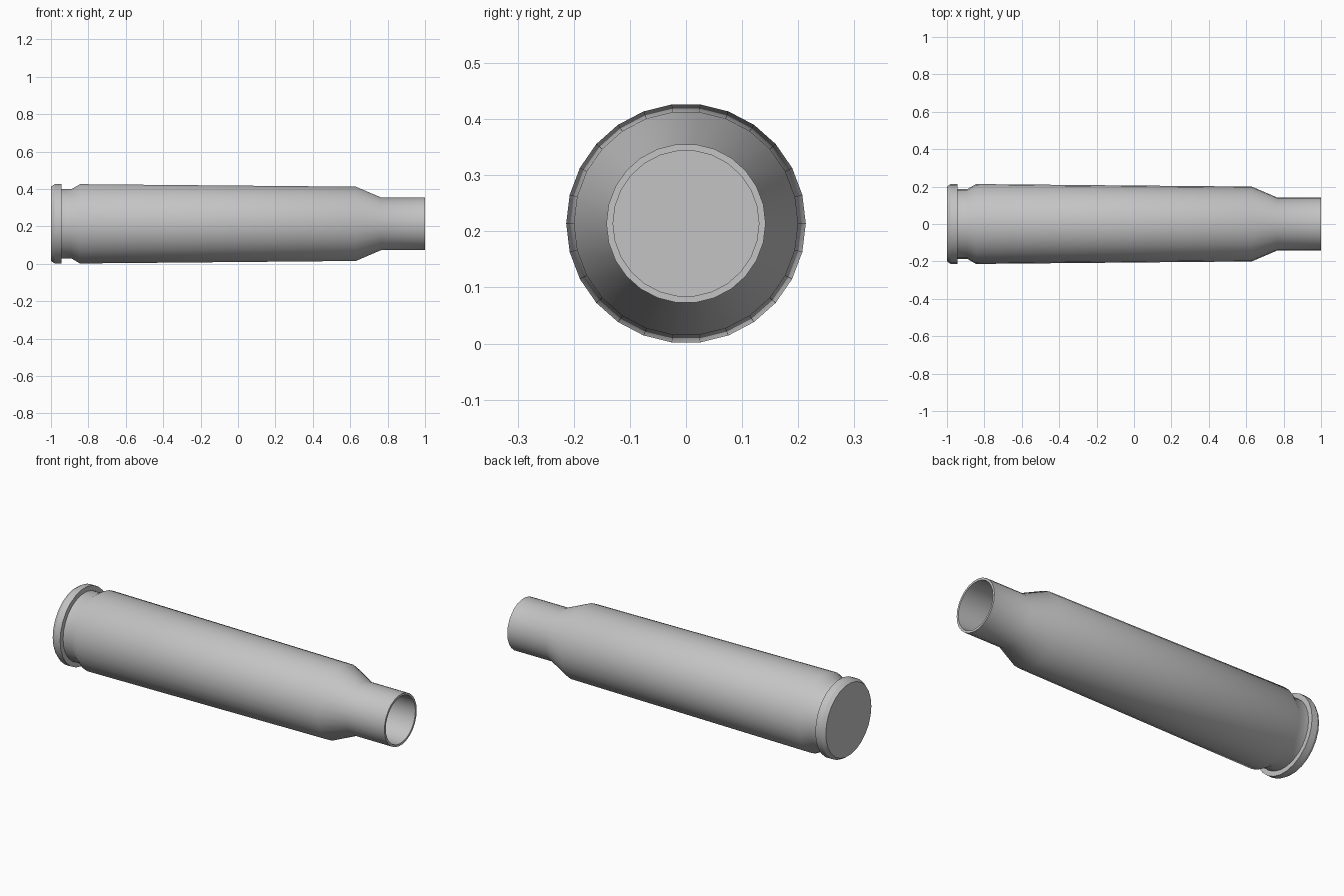
import bpy, bmesh
from math import pi, radians
from mathutils import Vector

if "Cube" in bpy.data.objects:
    bpy.data.objects.remove(bpy.data.objects["Cube"], do_unlink=True)

SIDES = 26
AXIS_Z = 0.214

# One plain metal colour
metal = bpy.data.materials.new("plain_grey_metal")
metal.use_nodes = True
grey = (0.55, 0.55, 0.55, 1)
metal.diffuse_color = grey
metal.node_tree.nodes["Principled BSDF"].inputs["Base Color"].default_value = grey

# Lengthwise profile (x, radius): base, rim, groove, body, shoulder, neck, lip, bore
profile = [
    (-1.0, 0.2), (-0.98, 0.2135), (-0.945, 0.2135), (-0.945, 0.187),
    (-0.89, 0.187), (-0.845, 0.2135), (0.63, 0.2), (0.765, 0.142),
    (1.0, 0.142), (1.0, 0.13), (-0.85, 0.13),
]


def lathe(name, points):
    """Turn a profile around the x axis and close both open ends."""
    bm = bmesh.new()
    verts = [bm.verts.new((x, r, 0)) for x, r in points]
    edges = [bm.edges.new(pair) for pair in zip(verts, verts[1:])]
    bmesh.ops.spin(bm, geom=verts + edges, cent=Vector(), axis=(1, 0, 0),
                   angle=2 * pi, steps=SIDES, use_merge=True)
    bmesh.ops.remove_doubles(bm, verts=bm.verts[:], dist=1e-4)
    bmesh.ops.holes_fill(bm, edges=[e for e in bm.edges if e.is_boundary], sides=0)
    bmesh.ops.recalc_face_normals(bm, faces=bm.faces[:])
    mesh = bpy.data.meshes.new(name)
    bm.to_mesh(mesh)
    bm.free()
    obj = bpy.data.objects.new(name, mesh)
    bpy.context.collection.objects.link(obj)
    return obj


# Hollow necked casing lying along x
casing = lathe("casing", profile)
casing.location.z = AXIS_Z
casing.data.materials.append(metal)

bpy.ops.object.select_all(action='DESELECT')
casing.select_set(True)
bpy.context.view_layer.objects.active = casing
bpy.ops.object.shade_smooth_by_angle(angle=radians(33))
